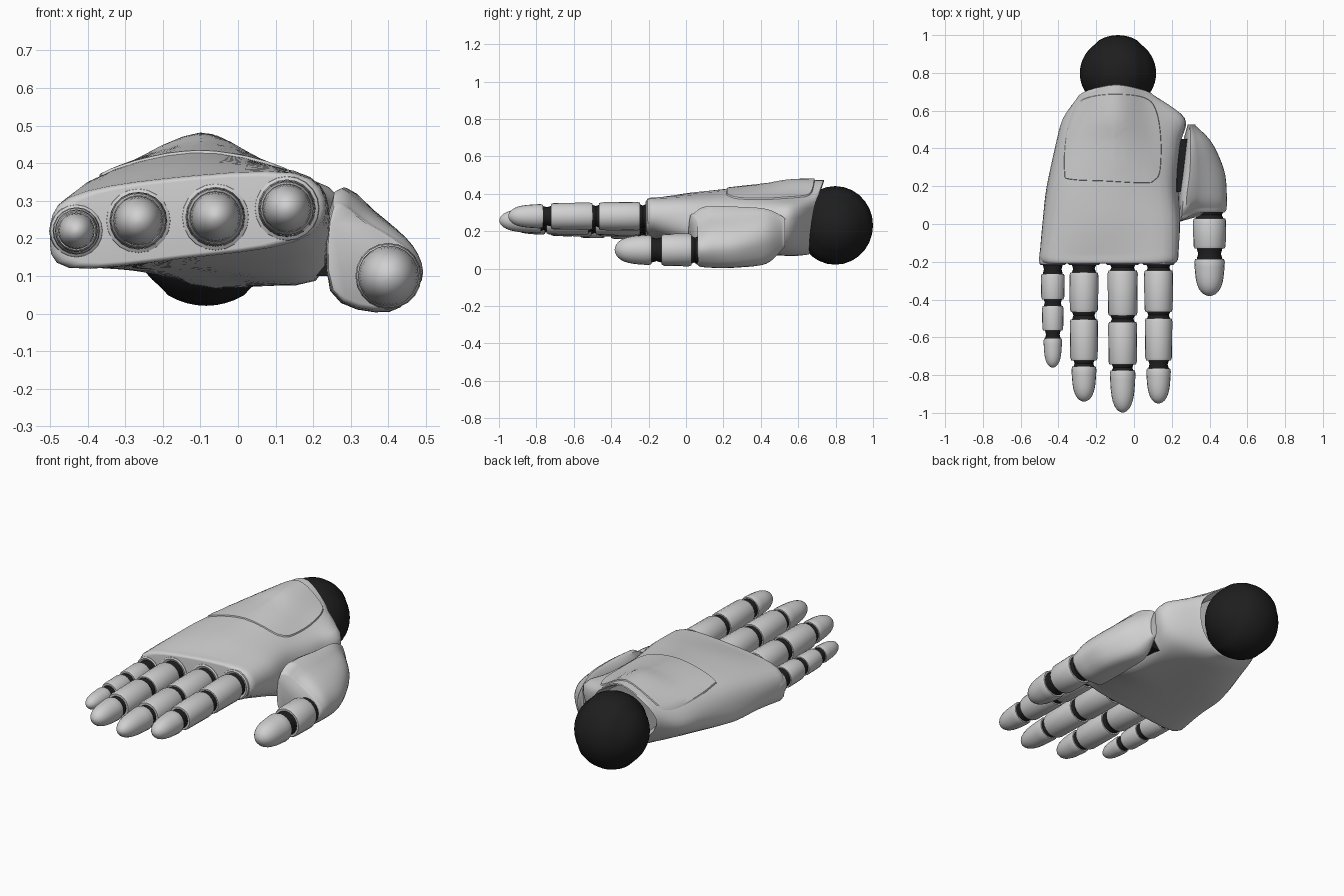
import bpy, bmesh, math
from mathutils import Vector
from mathutils.bvhtree import BVHTree

cube = bpy.data.objects.get("Cube")
if cube:
    bpy.data.objects.remove(cube, do_unlink=True)


def material(name, value):
    mat = bpy.data.materials.new(name)
    mat.use_nodes = True
    colour = (value, value, value, 1)
    mat.diffuse_color = colour
    mat.node_tree.nodes["Principled BSDF"].inputs["Base Color"].default_value = colour
    return mat


SHELL = material("light grey shell", 0.63)
JOINT = material("black joint", 0.013)


def finish(name, bm, mat, angle=40):
    bmesh.ops.recalc_face_normals(bm, faces=bm.faces)
    mesh = bpy.data.meshes.new(name)
    bm.to_mesh(mesh)
    bm.free()
    mesh.materials.append(mat)
    obj = bpy.data.objects.new(name, mesh)
    bpy.context.collection.objects.link(obj)
    bpy.ops.object.select_all(action='DESELECT')
    obj.select_set(True)
    bpy.context.view_layer.objects.active = obj
    bpy.ops.object.shade_smooth_by_angle(angle=math.radians(angle))
    return obj


def spline(points, steps, closed):
    """Smooth curve through the given points."""
    n, out = len(points), []
    pick = (lambda i: points[i % n]) if closed else (lambda i: points[max(0, min(n - 1, i))])
    for i in range(n if closed else n - 1):
        a, b, c, d = (pick(i + k) for k in (-1, 0, 1, 2))
        for s in range(steps):
            t = s / steps
            out.append(b + (c - a) * t / 2 + (a * 2 - b * 5 + c * 4 - d) * t * t / 2
                       + (b * 3 - a - c * 3 + d) * t ** 3 / 2)
    return out if closed else out + [points[-1]]


def skin(rings, caps=True):
    bm = bmesh.new()
    loops = [[bm.verts.new(p) for p in ring] for ring in rings]
    for low, high in zip(loops, loops[1:]):
        for i in range(len(low)):
            j = (i + 1) % len(low)
            bm.faces.new((low[i], low[j], high[j], high[i]))
    if caps:
        bm.faces.new(loops[0])
        bm.faces.new(loops[-1])
    return bm


def loft(sections, front_lip, back_lip, bend=None):
    """Skin through (y, outline) sections; lips are (inset, y shift) steps at each end."""
    rings = [spline([Vector((x, bend(x, z) if y is None else y, z)) for x, z in pts], 4, True)
             for y, pts in sections]
    columns = [spline(list(col), 6, False) for col in zip(*rings)]
    rings = [list(r) for r in zip(*columns)]

    def lip(ring, steps):
        mid = sum(ring, Vector()) / len(ring)
        return [[p.lerp(mid, f) + Vector((0, dy, 0)) for p in ring] for f, dy in steps]
    return skin(lip(rings[0], front_lip)[::-1] + rings + lip(rings[-1], back_lip))


# Palm, running from the knuckles to the slanted wrist rim
palm_sections = [
    (-0.175, [(-.5, .21), (-.45, .31), (-.2, .36), (.15, .375), (.235, .28), (.15, .19), (-.15, .145), (-.45, .122)]),
    (0.0, [(-.485, .22), (-.42, .335), (-.15, .4), (.15, .38), (.24, .29), (.19, .15), (-.15, .13), (-.43, .13)]),
    (0.2, [(-.46, .22), (-.39, .355), (-.12, .425), (.13, .38), (.222, .28), (.205, .09), (-.1, .11), (-.41, .13)]),
    (0.42, [(-.415, .24), (-.34, .37), (-.1, .45), (.1, .387), (.237, .3), (.205, .1), (-.06, .08), (-.34, .14)]),
    (0.56, [(-.375, .25), (-.29, .385), (-.1, .472), (.08, .395), (.265, .31), (.19, .13), (-.06, .067), (-.29, .15)]),
    (None, [(-.295, .28), (-.24, .39), (-.1, .475), (.03, .415), (.105, .33), (.07, .17), (-.07, .075), (-.22, .17)]),
]


def wrist_rim(x, z):
    return 0.735 - 0.6 * (x + 0.1) ** 2 - 0.2 * (0.47 - z)


palm_bm = loft(palm_sections, [(.008, -.015), (.03, -.027), (.07, -.034), (.12, -.035)],
               [(.03, .004), (.07, -.006), (.16, -.07)], wrist_rim)
palm_tree = BVHTree.FromBMesh(palm_bm)
finish("palm", palm_bm, SHELL, 50)

# Back panel laid over the palm
outline = [(-.37, .27), (-.34, .235), (-.15, .225), (.06, .215), (.11, .23), (.14, .28), (.145, .45),
           (.12, .6), (.06, .67), (-.1, .69), (-.25, .67), (-.32, .61), (-.365, .45)]
outline = spline([Vector((x, y, 0)) for x, y in outline], 5, True)
centre = Vector((-0.11, 0.45, 0))
rings = []
for scale in (1.0, .985, .9, .8, .7, .6, .5, .4, .3, .2, .1, .02):
    lift = -0.006 if scale == 1 else 0.007
    ring = []
    for p in outline:
        q = centre.lerp(p, scale)
        hit = palm_tree.ray_cast(Vector((q.x, q.y, 2)), Vector((0, 0, -1)))[0]
        ring.append(Vector((q.x, q.y, (hit.z if hit else 0.4) + lift)))
    rings.append(ring)
panel = skin(rings, caps=False)
panel.faces.new(list(panel.verts)[-len(outline):])
finish("back_panel", panel, SHELL, 30)

# Thumb base with the web reaching up to the palm
thumb_sections = [
    (0.08, [(.252, .29), (.35, .24), (.455, .17), (.488, .09), (.4, .01), (.25, .06)]),
    (0.14, [(.258, .325), (.36, .265), (.465, .18), (.488, .09), (.4, .005), (.245, .062)]),
    (0.28, [(.278, .32), (.365, .272), (.455, .185), (.475, .1), (.4, .008), (.247, .06)]),
    (0.43, [(.288, .305), (.345, .28), (.4, .21), (.41, .13), (.36, .035), (.262, .06)]),
    (0.52, [(.293, .27), (.31, .25), (.325, .2), (.325, .15), (.31, .11), (.283, .13)]),
]
base = loft(thumb_sections, [(.03, -.012), (.09, -.018)], [(.1, .008)])
for v in base.verts:  # sweep the inner front corner forward
    if v.co.x < 0.33 and v.co.y < 0.15:
        v.co.y -= 0.6 * (0.33 - v.co.x)
finish("thumb_base", base, SHELL, 50)


def lathe(name, x, z, profile, mat, sides=20, angle=40):
    """Revolve (y, radius) pairs about a front-to-back axis."""
    turn = [math.tau * i / sides for i in range(sides)]
    rings = [[Vector((x + r * math.cos(a), y, z + r * math.sin(a))) for a in turn]
             for y, r in profile]
    finish(name, skin(rings), mat, angle)


def digit(name, x, z, spans, radii, root):
    """Shell segments, a rounded tip and black hinges in the gaps."""
    for k, ((back, front), r) in enumerate(zip(spans, radii)):
        profile = [(back, r * .85), (back, r * .94), (back - .015, r)]
        if k < len(spans) - 1:
            profile += [(front + .015, r * .97), (front, r * .9), (front, r * .8)]
        else:
            length = back - front - .015
            for s in range(1, 11):
                t = math.sin(math.pi / 2 * s / 10)
                profile.append((back - .015 - length * t,
                                r * max(.05, (1 - t ** 4) ** .5 * (1 - .14 * t))))
        lathe(f"{name}_segment_{k + 1}", x, z, profile, SHELL)
        start = root if k == 0 else spans[k - 1][1]
        mid, h = (start + back) / 2, r * .84
        lathe(f"{name}_hinge_{k + 1}", x, z,
              [(start + .03, h), (start, h), (mid, h * .88), (back, h), (back - .03, h)], JOINT)


fingers = [
    ("little_finger", -.43, .22, [(-.265, -.4), (-.435, -.565), (-.605, -.76)], (.063, .057, .049)),
    ("ring_finger", -.265, .247, [(-.258, -.465), (-.505, -.722), (-.755, -.94)], (.077, .075, .066)),
    ("middle_finger", -.06, .257, [(-.247, -.485), (-.52, -.745), (-.775, -.998)], (.08, .077, .068)),
    ("index_finger", .13, .28, [(-.247, -.465), (-.5, -.722), (-.765, -.95)], (.077, .073, .065)),
]
for name, x, z, spans, radii in fingers:
    digit(name, x, z, spans, radii, -.215)
    # knuckle collar on the palm
    r = radii[0]
    lathe(name + "_collar", x, z, [(-.08, r * .9), (-.16, r * 1.13), (-.195, r * 1.15),
                                   (-.212, r * 1.1), (-.217, r), (-.21, r * .8)], SHELL)
digit("thumb", .4, .1, [(.03, -.13), (-.185, -.381)], (.088, .081), .065)

# Black thumb hinge between palm and thumb base
hinge = bmesh.new()
bmesh.ops.create_cube(hinge, size=1)
for v in hinge.verts:
    v.co = Vector((.247 + .07 * v.co.x + .03 * v.co.z, .31 + .28 * v.co.y, .185 + .17 * v.co.z))
finish("thumb_hinge", hinge, JOINT)

# Wrist ball with recessed sides
ball = bmesh.new()
bmesh.ops.create_uvsphere(ball, u_segments=28, v_segments=24, radius=.202)
for v in ball.verts:
    x, y, z = v.co
    dip = .95 if abs(z) > .12 else 1
    v.co = Vector((z - .085, x * dip + .798, y * dip * 1.04 + .231))
finish("wrist_ball", ball, JOINT)
